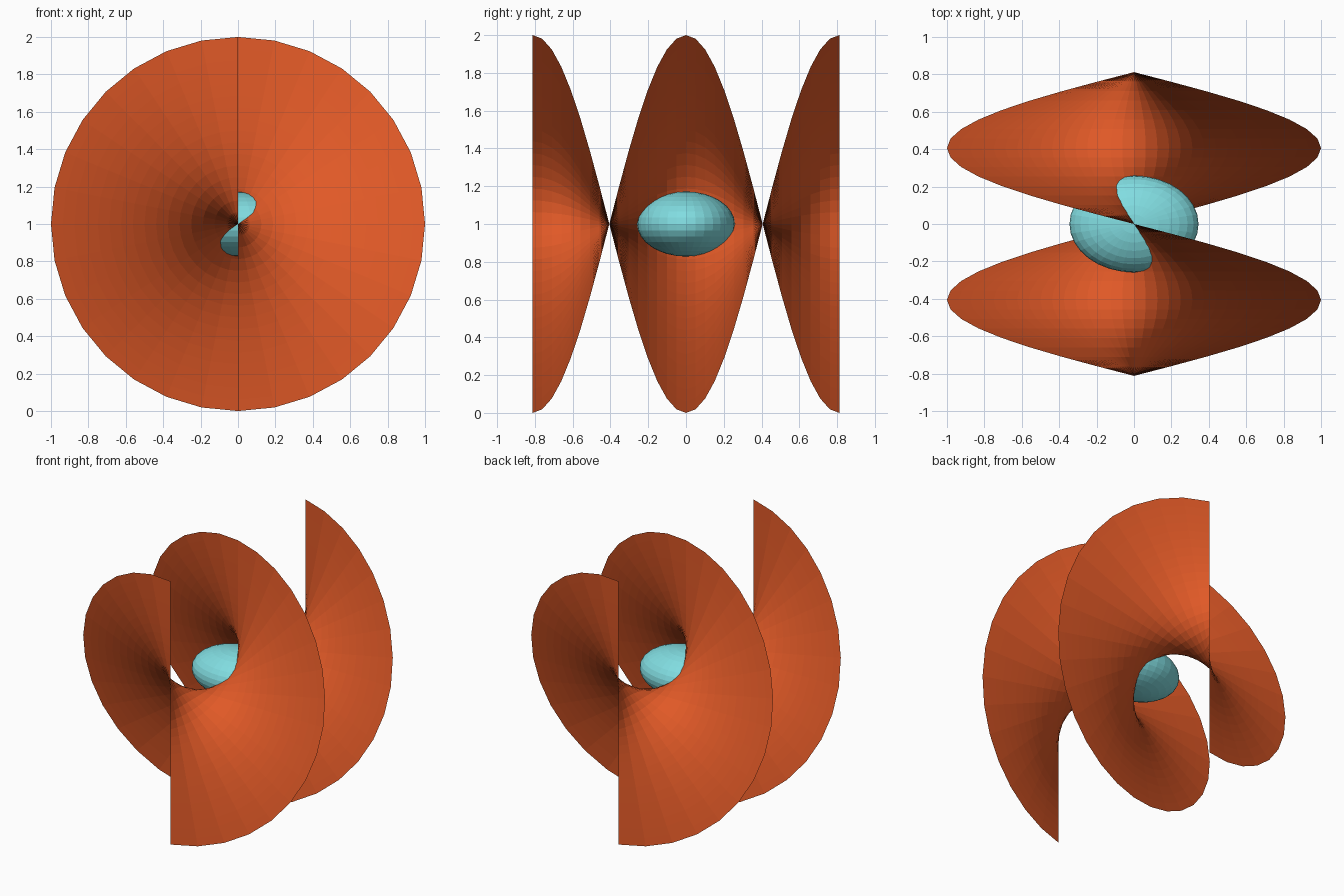
import bpy
import bmesh
from math import sin, cos, pi
from mathutils import Matrix, Vector

if "Cube" in bpy.data.objects:
    bpy.data.objects.remove(bpy.data.objects["Cube"])

CENTRE = Vector((0, 0, 1))
HALF_LEN = 0.812      # half length of the helicoid along y
TURN_STEPS = 32       # steps along the single full turn
RULE_STEPS = 32       # steps across each straight ruling


def add_object(name, bm, colour):
    mesh = bpy.data.meshes.new(name)
    bm.to_mesh(mesh)
    bm.free()
    mat = bpy.data.materials.new(name + "_colour")
    mat.diffuse_color = colour
    mat.use_nodes = True
    mat.node_tree.nodes["Principled BSDF"].inputs["Base Color"].default_value = mat.diffuse_color
    mesh.materials.append(mat)
    obj = bpy.data.objects.new(name, mesh)
    bpy.context.collection.objects.link(obj)
    return obj


# Helicoid sheet: a 2-unit ruling making one full turn about the y axis
bm = bmesh.new()
rows = []
for i in range(TURN_STEPS + 1):
    t = i / TURN_STEPS
    a = 2 * pi * t
    y = HALF_LEN * (2 * t - 1)
    row = []
    for j in range(RULE_STEPS + 1):
        r = 2 * j / RULE_STEPS - 1
        row.append(bm.verts.new(CENTRE + Vector((-r * sin(a), y, r * cos(a)))))
    rows.append(row)
for a, b in zip(rows, rows[1:]):
    for j in range(RULE_STEPS):
        bm.faces.new((a[j], a[j + 1], b[j + 1], b[j]))
add_object("helicoid_sheet", bm, (0.75, 0.10, 0.02, 1))

# Flattened ellipsoid in the middle, pierced by the sheet
bm = bmesh.new()
shape = Matrix.Translation(CENTRE) @ Matrix.Diagonal((0.345, 0.259, 0.172, 1))
bmesh.ops.create_uvsphere(bm, u_segments=32, v_segments=16, radius=1, matrix=shape)
add_object("core_ellipsoid", bm, (0.22, 0.72, 0.75, 1))
